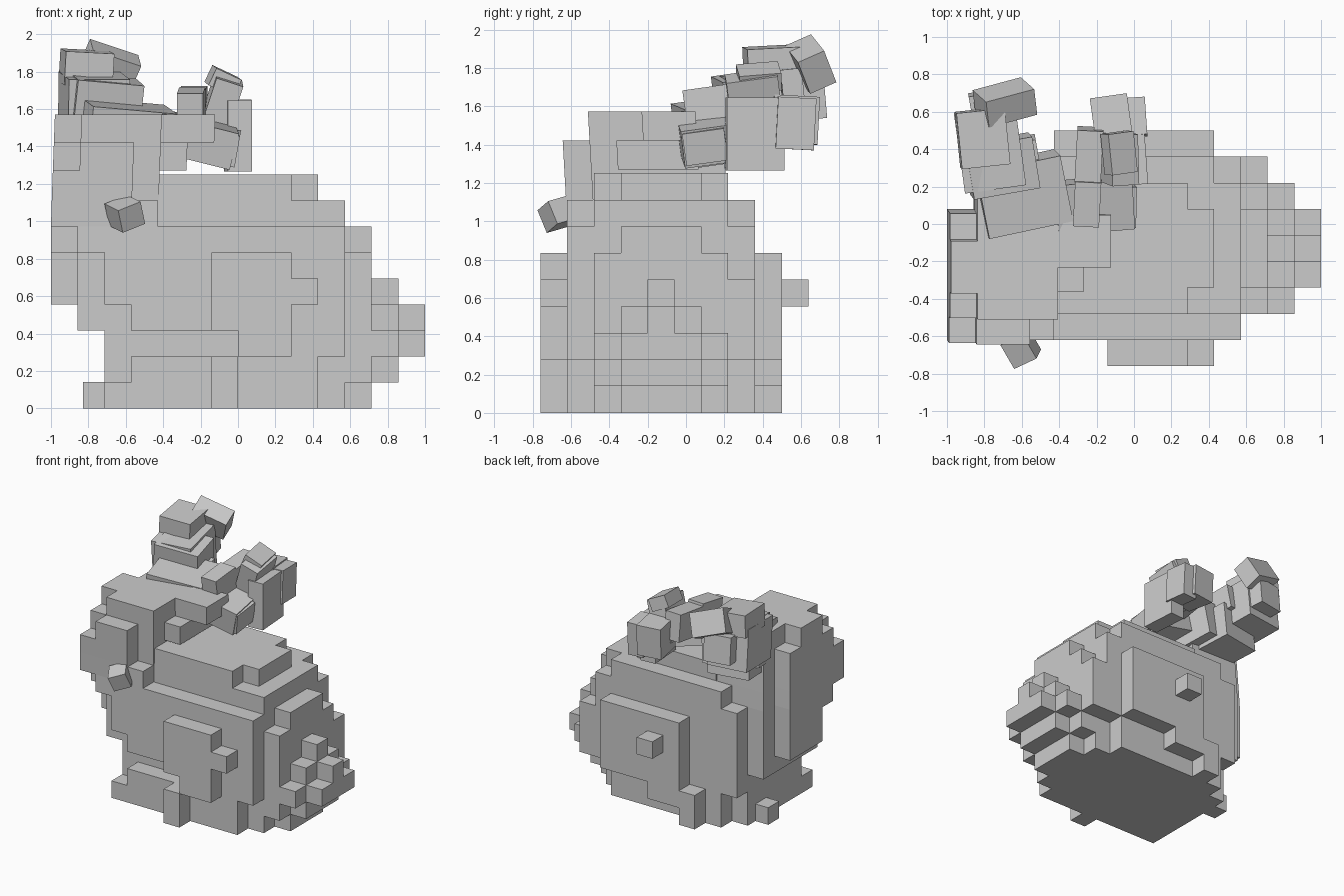
import bpy
import bmesh
from math import radians
from mathutils import Vector, Matrix, Euler

scene = bpy.context.scene
cube = scene.objects.get("Cube")
if cube:
    bpy.data.objects.remove(cube, do_unlink=True)

# One plain grey for the whole animal
grey = bpy.data.materials.new("stone_grey")
grey.use_nodes = True
colour = (0.6, 0.6, 0.6, 1)
grey.diffuse_color = colour
for node in grey.node_tree.nodes:
    if node.type == 'BSDF_PRINCIPLED':
        node.inputs["Base Color"].default_value = colour

DEPTH = 9  # body depth in cells, used for mirroring front to back


def grid_point(cell):
    """Turn cell coordinates into a position in space."""
    return Vector((cell[0] / 7 - 1, cell[1] * 0.14 - 0.76, cell[2] * 0.139))


def fill(cells, x, y, z, both_sides=False):
    """Fill a box of cells; optionally repeat it on the far side."""
    for i in range(*x):
        for j in range(*y):
            for k in range(*z):
                cells.add((i, j, k))
                if both_sides:
                    cells.add((i, DEPTH - 1 - j, k))


def finish(name, bm):
    mesh = bpy.data.meshes.new(name)
    bm.to_mesh(mesh)
    bm.free()
    mesh.materials.append(grey)
    obj = bpy.data.objects.new(name, mesh)
    scene.collection.objects.link(obj)
    return obj


def voxel_object(name, cells):
    """Build only the outside faces of a set of cells."""
    bm = bmesh.new()
    points = {}

    def vert(corner):
        if corner not in points:
            points[corner] = bm.verts.new(grid_point(corner))
        return points[corner]

    for cell in cells:
        for axis in range(3):
            u, v = (axis + 1) % 3, (axis + 2) % 3
            for side in (0, 1):
                beside = list(cell)
                beside[axis] += 1 if side else -1
                if tuple(beside) in cells:
                    continue
                ring = []
                for du, dv in ((0, 0), (1, 0), (1, 1), (0, 1)):
                    corner = list(cell)
                    corner[axis] += side
                    corner[u] += du
                    corner[v] += dv
                    ring.append(vert(tuple(corner)))
                bm.faces.new(ring if side else ring[::-1])
    bmesh.ops.dissolve_limit(bm, angle_limit=radians(1),
                             verts=bm.verts, edges=bm.edges)
    return finish(name, bm)


def block_object(name, blocks):
    """Build a part from tilted blocks: centre, size, tilt in degrees."""
    bm = bmesh.new()
    for centre, size, tilt in blocks:
        turn = Euler([radians(a) for a in tilt]).to_matrix().to_4x4()
        matrix = (Matrix.Translation(centre) @ turn
                  @ Matrix.Diagonal((*size, 1)))
        bmesh.ops.create_cube(bm, size=1, matrix=matrix)
    return finish(name, bm)


# Torso with stepped back
torso = set()
fill(torso, x=(2, 11), y=(2, 7), z=(0, 7))
fill(torso, x=(4, 11), y=(2, 7), z=(7, 8))
fill(torso, x=(4, 9), y=(2, 7), z=(8, 9))
fill(torso, x=(4, 10), y=(3, 6), z=(8, 9))
# Flanks, with a hollow above the front forepaw
fill(torso, x=(2, 10), y=(1, 2), z=(0, 1))
fill(torso, x=(3, 10), y=(1, 2), z=(1, 2))
fill(torso, x=(3, 10), y=(7, 8), z=(0, 2))
fill(torso, x=(7, 11), y=(1, 2), z=(2, 3), both_sides=True)
fill(torso, x=(3, 11), y=(1, 2), z=(3, 7), both_sides=True)
fill(torso, x=(2, 3), y=(1, 2), z=(4, 7), both_sides=True)
fill(torso, x=(2, 7), y=(7, 8), z=(2, 4))
fill(torso, x=(3, 10), y=(7, 8), z=(7, 8))
fill(torso, x=(3, 4), y=(1, 2), z=(7, 8))
# Rump
fill(torso, x=(11, 12), y=(2, 7), z=(1, 6))
fill(torso, x=(11, 12), y=(3, 6), z=(0, 7))
fill(torso, x=(11, 12), y=(7, 8), z=(2, 5))
voxel_object("torso", torso)

# Haunches and hind feet
front_haunch = set()
fill(front_haunch, x=(6, 9), y=(0, 1), z=(3, 6))
fill(front_haunch, x=(7, 9), y=(0, 1), z=(2, 3))
fill(front_haunch, x=(9, 10), y=(0, 1), z=(4, 5))
fill(front_haunch, x=(6, 7), y=(0, 1), z=(0, 2))
voxel_object("front_haunch", front_haunch)

back_haunch = set()
fill(back_haunch, x=(5, 10), y=(8, 9), z=(2, 6))
fill(back_haunch, x=(5, 7), y=(8, 9), z=(1, 2))
fill(back_haunch, x=(4, 5), y=(8, 9), z=(0, 2))
fill(back_haunch, x=(6, 7), y=(9, 10), z=(4, 5))
voxel_object("back_haunch", back_haunch)

# Back forepaw
block_object("back_forepaw", [((-0.76, 0.05, 0.07), (0.14, 0.14, 0.14), (0, 0, 0))])

# Tail
tail = set()
fill(tail, x=(12, 13), y=(3, 6), z=(1, 4))
fill(tail, x=(12, 13), y=(2, 7), z=(2, 3))
fill(tail, x=(12, 13), y=(4, 5), z=(4, 5))
fill(tail, x=(13, 14), y=(3, 6), z=(2, 3))
fill(tail, x=(13, 14), y=(4, 5), z=(3, 4))
voxel_object("tail", tail)

# Head and chest
head = set()
fill(head, x=(1, 4), y=(2, 7), z=(3, 11))
fill(head, x=(0, 1), y=(3, 5), z=(4, 11))
fill(head, x=(0, 1), y=(5, 6), z=(4, 10))
fill(head, x=(0, 1), y=(2, 3), z=(6, 10))
fill(head, x=(1, 3), y=(1, 2), z=(6, 10))
fill(head, x=(0, 1), y=(1, 2), z=(7, 9))
# Cheek
fill(head, x=(4, 5), y=(3, 6), z=(9, 10))
fill(head, x=(4, 6), y=(4, 6), z=(10, 11))
head_object = voxel_object("head", head)
# The crown leans slightly out of the grid
for vertex in head_object.data.vertices:
    lift = max(0, vertex.co.z - 1)
    vertex.co.x += lift * 0.04
    vertex.co.y -= lift * 0.06
    vertex.co.z += lift * 0.08

# Eye
block_object("eye", [((-0.605, -0.66, 1.04), (0.14, 0.15, 0.13), (15, -20, 25))])

# Outer ear
block_object("outer_ear", [
    ((-0.6, 0.16, 1.47), (0.46, 0.36, 0.3), (8, 5, 12)),
    ((-0.67, 0.29, 1.44), (0.34, 0.3, 0.3), (6, 0, 10)),
    ((-0.77, 0.4, 1.61), (0.33, 0.4, 0.34), (6, 0, 8)),
    ((-0.71, 0.31, 1.66), (0.36, 0.28, 0.2), (8, 5, 10)),
    ((-0.81, 0.46, 1.82), (0.26, 0.3, 0.18), (3, 3, 6)),
    ((-0.69, 0.65, 1.82), (0.28, 0.15, 0.19), (25, 18, 15)),
    ((-0.76, 0.61, 1.64), (0.22, 0.2, 0.22), (5, 0, 10)),
])

# Inner ear
block_object("inner_ear", [
    ((-0.23, 0.1, 1.44), (0.42, 0.27, 0.2), (8, 14, 5)),
    ((-0.25, 0.12, 1.58), (0.14, 0.24, 0.24), (8, 0, -3)),
    ((-0.24, 0.37, 1.6), (0.14, 0.28, 0.22), (6, 0, -3)),
    ((-0.08, 0.1, 1.4), (0.16, 0.22, 0.17), (8, 10, 0)),
    ((0, 0.36, 1.455), (0.13, 0.3, 0.38), (0, 0, 4)),
    ((0, 0.57, 1.51), (0.13, 0.2, 0.27), (-3, 0, 4)),
    ((-0.12, 0.56, 1.53), (0.2, 0.24, 0.25), (-3, 0, 8)),
    ((-0.1, 0.36, 1.6), (0.15, 0.27, 0.34), (8, 18, 4)),
    ((-0.08, 0.38, 1.75), (0.15, 0.22, 0.1), (5, 25, 8)),
])
